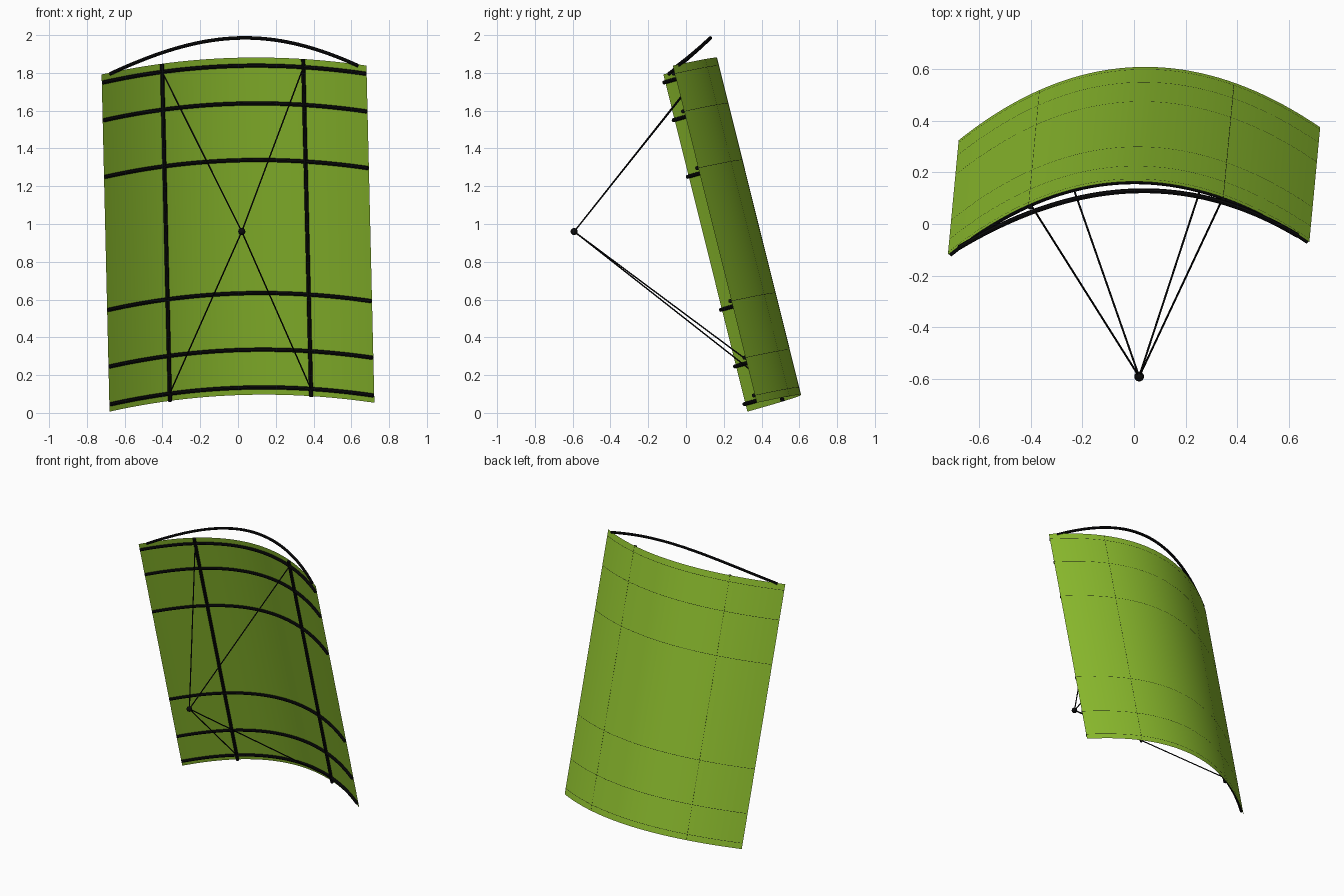
import bpy, math
from mathutils import Vector

if "Cube" in bpy.data.objects:
    bpy.data.objects.remove(bpy.data.objects["Cube"])

# Tilted frame of the sail: across, down and back directions
TOP_MID = Vector((-0.021, -0.095, 1.815))
ACROSS = Vector((1.402, 0.05, 0.047)).normalized()
DOWN = Vector((0.042, 0.445, -1.785)).normalized()
BACK = ACROSS.cross(DOWN).normalized()
HALF, LENGTH, DEPTH = 0.702, 1.84, 0.267
ROD, LINE = 0.0105, 0.0038
SPAR_U = 0.378


def material(name, colour):
    m = bpy.data.materials.new(name)
    m.diffuse_color = (*colour, 1)
    m.use_nodes = True
    m.node_tree.nodes["Principled BSDF"].inputs["Base Color"].default_value = m.diffuse_color
    return m


GREEN = material("leaf_green", (0.265, 0.51, 0.027))
BLACK = material("black", (0.0035, 0.0035, 0.004))


def sail_point(u, v, front=0.0):
    """Point on the bowed sail, moved forward along its local normal."""
    slope = -2 * DEPTH * u / HALF ** 2
    normal = (BACK - ACROSS * slope).normalized()
    bulge = DEPTH * (1 - (u / HALF) ** 2)
    return TOP_MID + ACROSS * u + DOWN * v + BACK * bulge - normal * front


def smooth(obj):
    bpy.ops.object.select_all(action='DESELECT')
    obj.select_set(True)
    bpy.context.view_layer.objects.active = obj
    bpy.ops.object.shade_smooth_by_angle()


def rod(name, points, radius):
    """Round rod along a path of points."""
    curve = bpy.data.curves.new(name, 'CURVE')
    curve.dimensions = '3D'
    curve.bevel_depth = radius
    curve.bevel_resolution = 2
    curve.use_fill_caps = True
    spline = curve.splines.new('POLY')
    spline.points.add(len(points) - 1)
    for p, co in zip(spline.points, points):
        p.co = (*co, 1)
    curve.materials.append(BLACK)
    obj = bpy.data.objects.new(name, curve)
    bpy.context.collection.objects.link(obj)
    bpy.ops.object.select_all(action='DESELECT')
    obj.select_set(True)
    bpy.context.view_layer.objects.active = obj
    bpy.ops.object.convert(target='MESH')
    smooth(bpy.context.object)


STEPS = 40
us = [HALF * (2 * i / STEPS - 1) for i in range(STEPS + 1)]

# Sail: thin bowed sheet
verts = [sail_point(u, v) for v in (0, LENGTH) for u in us]
n = STEPS + 1
faces = [(i, i + 1, n + i + 1, n + i) for i in range(STEPS)]
mesh = bpy.data.meshes.new("sail")
mesh.from_pydata(verts, [], faces)
mesh.materials.append(GREEN)
sail = bpy.data.objects.new("sail", mesh)
bpy.context.collection.objects.link(sail)
smooth(sail)

# Cross ribs on the hollow side, mirrored about mid height
for i, v in enumerate((0.042, 0.248, 0.557)):
    for side, height in (("upper", v), ("lower", LENGTH - v)):
        rod(f"{side}_rib_{i + 1}", [sail_point(u, height, 0.01) for u in us], ROD)

# Long spars
for side, s in (("left", -1), ("right", 1)):
    rod(f"{side}_spar", [sail_point(s * SPAR_U, v, ROD - 0.0004) for v in (0, LENGTH)], ROD)

# Bow arched above the top edge
left, right = sail_point(-0.66, 0.005, 0.005), sail_point(0.66, 0.005, 0.005)
bow = []
for i in range(STEPS + 1):
    t = 2 * i / STEPS - 1
    parabola = 1 - t * t
    wave = 0.5 * (parabola + math.cos(t * math.pi / 2))
    bow.append(left.lerp(right, i / STEPS) + Vector((0.02, 0.196, 0)) * parabola
               + Vector((0, 0, 0.168)) * wave)
rod("bow", bow, 0.0095)

# Bridle lines meeting at a knot
KNOT = Vector((0.02, -0.592, 0.96))
for side, s in (("left", -1), ("right", 1)):
    for end, v in (("upper", 0.042), ("lower", LENGTH - 0.042)):
        rod(f"{end}_{side}_bridle_line", [KNOT, sail_point(s * SPAR_U, v, 0.01)], LINE)

bpy.ops.mesh.primitive_uv_sphere_add(segments=16, ring_count=10, radius=0.019, location=KNOT)
knot = bpy.context.object
knot.name = "bridle_knot"
knot.data.materials.append(BLACK)
smooth(knot)
